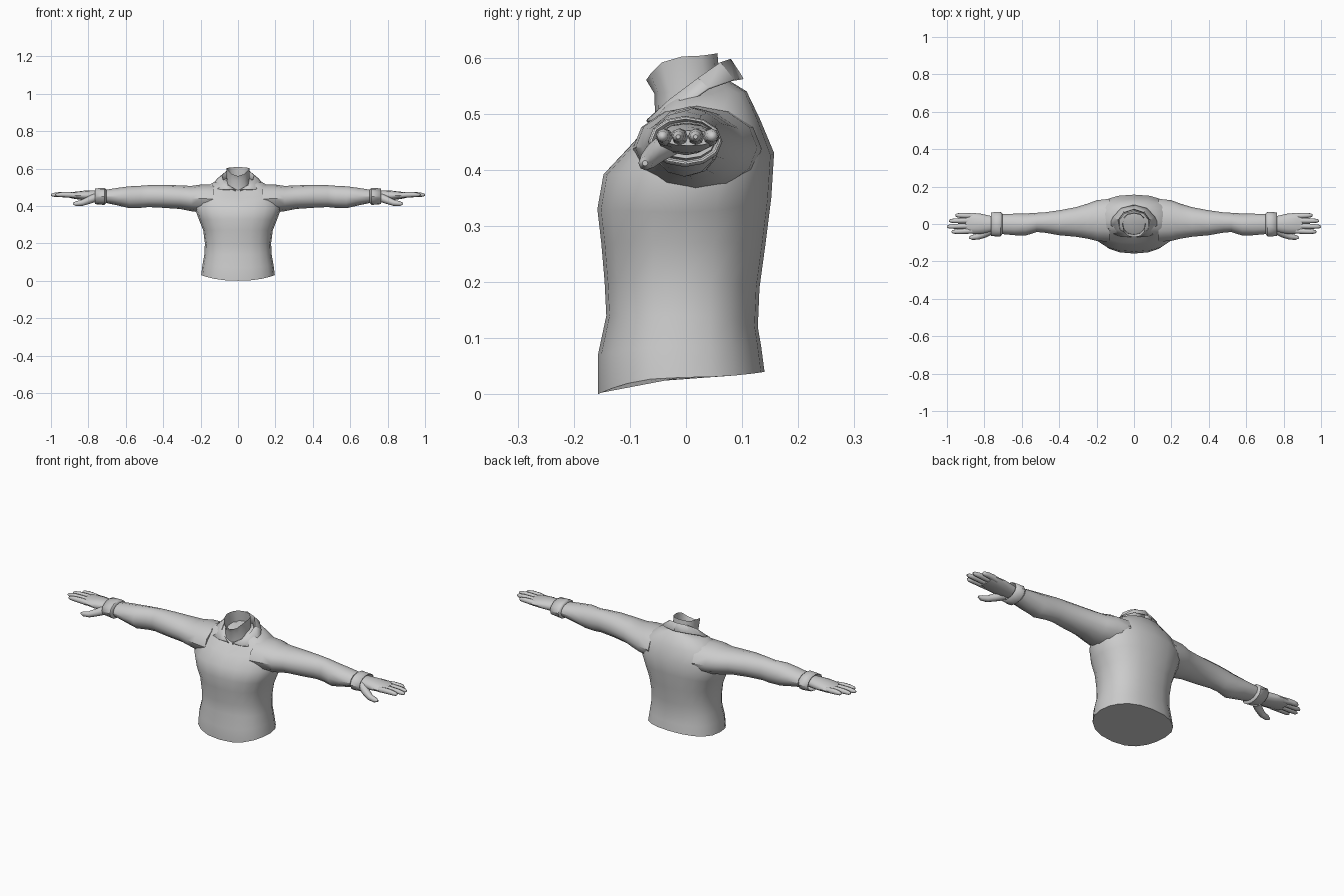
import bpy, bmesh, math
from math import sin, cos, pi
from mathutils import Vector

if "Cube" in bpy.data.objects:
    bpy.data.objects.remove(bpy.data.objects["Cube"])


def loft(name, rings, closed=True, cap0=True, cap1=True, mirror=False, thick=0, angle=40):
    """Skin a list of equal-length point rings into one object."""
    bm = bmesh.new()
    vs = [[bm.verts.new(p) for p in r] for r in rings]
    n = len(rings[0])
    for a, b in zip(vs, vs[1:]):
        for i in range(n if closed else n - 1):
            j = (i + 1) % n
            bm.faces.new((a[i], a[j], b[j], b[i]))
    if closed and cap0:
        bm.faces.new(vs[0][::-1])
    if closed and cap1:
        bm.faces.new(vs[-1])
    bmesh.ops.recalc_face_normals(bm, faces=bm.faces)
    me = bpy.data.meshes.new(name)
    bm.to_mesh(me)
    bm.free()
    ob = bpy.data.objects.new(name, me)
    bpy.context.collection.objects.link(ob)
    bpy.ops.object.select_all(action='DESELECT')
    ob.select_set(True)
    bpy.context.view_layer.objects.active = ob
    bpy.ops.object.shade_smooth_by_angle(angle=math.radians(angle))
    if thick:
        s = ob.modifiers.new("thickness", 'SOLIDIFY')
        s.thickness = thick
        s.offset = 0
    if mirror:
        ob.modifiers.new("mirror", 'MIRROR').use_mirror_merge = not closed
    return ob


def body_ring(hw, yf, yb, zf, zs, zb, n=20):
    """Horizontal ring whose height differs at front, sides and back."""
    pts = []
    for i in range(n):
        c, s = cos(2 * pi * i / n), sin(2 * pi * i / n)
        e = 0.85
        x = hw * math.copysign(abs(c) ** e, c)
        y = (yb + yf) / 2 + (yb - yf) / 2 * math.copysign(abs(s) ** e, s)
        pts.append((x, y, zs * c * c + (zb if s > 0 else zf) * s * s))
    return pts


def limb_ring(x, y0, y1, z0, z1, n=12):
    """Upright ring across a limb that runs along x."""
    return [(x, (y0 + y1) / 2 + (y1 - y0) / 2 * cos(2 * pi * i / n),
             (z0 + z1) / 2 + (z1 - z0) / 2 * sin(2 * pi * i / n)) for i in range(n)]


def finger(name, path, radii, n=8):
    """Tapered tube along a path."""
    path = [Vector(p) for p in path]
    rings = []
    for i, p in enumerate(path):
        d = (path[min(i + 1, len(path) - 1)] - path[max(i - 1, 0)]).normalized()
        u = d.cross(Vector((0, 0, 1))).normalized()
        v = u.cross(d)
        rings.append([p + radii[i] * (u * cos(2 * pi * k / n) + v * sin(2 * pi * k / n))
                      for k in range(n)])
    return loft(name, rings, mirror=True, angle=60)


# Torso: hem, waist, chest, shoulders, neckline
loft("torso", [body_ring(*r) for r in (
    (.197, -.157, .140, .000, .030, .040),
    (.190, -.157, .134, .070, .085, .085),
    (.180, -.142, .128, .140, .140, .120),
    (.177, -.145, .131, .200, .200, .190),
    (.186, -.151, .142, .270, .270, .270),
    (.208, -.158, .152, .330, .325, .350),
    (.232, -.147, .157, .392, .390, .430),
    (.200, -.102, .132, .440, .485, .490),
    (.125, -.072, .108, .472, .530, .540),
    (.075, -.055, .075, .485, .540, .560))])

# Sleeves
loft("sleeve", [limb_ring(*r) for r in (
    (.130, -.095, .135, .360, .515),
    (.200, -.090, .127, .365, .514),
    (.250, -.078, .108, .372, .507),
    (.310, -.068, .090, .384, .510),
    (.400, -.060, .073, .390, .513),
    (.480, -.046, .062, .394, .511),
    (.520, -.043, .060, .390, .508),
    (.580, -.062, .056, .388, .505),
    (.640, -.060, .055, .402, .497),
    (.725, -.052, .052, .420, .484))], mirror=True)

# Cuffs: open bands slightly wider than the sleeve ends
loft("cuff", [limb_ring(*r) for r in (
    (.705, -.052, .054, .418, .486),
    (.715, -.066, .063, .407, .494),
    (.765, -.062, .060, .412, .492))], cap0=False, cap1=False, mirror=True, thick=.004)

# Hands: palm, four fingers, thumb
loft("palm", [limb_ring(*r) for r in (
    (.700, -.034, .036, .430, .478),
    (.760, -.042, .042, .426, .484),
    (.820, -.053, .055, .430, .482),
    (.870, -.052, .060, .437, .476),
    (.900, -.046, .056, .443, .470))], mirror=True, angle=60)
for label, y0, y1, tip in (("index", -.037, -.042, .975), ("middle", -.010, -.014, 1.0),
                           ("ring", .018, .017, .99), ("little", .043, .047, .955)):
    a = .865
    finger(label + "_finger",
           [(a + (tip - a) * t, y0 + (y1 - y0) * t, .456 + .003 * sin(pi * t) + .003 * t)
            for t in (0, .35, .7, .92, 1)], (.014, .0145, .013, .010, .004))
finger("thumb", [(.760, -.030, .446), (.800, -.054, .430), (.835, -.068, .416),
                 (.865, -.072, .412), (.882, -.073, .412)], (.024, .020, .016, .013, .005))

# Neck: open tube, top rim rising towards the back
loft("neck", [body_ring(*r, n=12) for r in (
    (.066, -.055, .066, .470, .490, .500),
    (.060, -.056, .062, .535, .540, .540),
    (.062, -.071, .056, .560, .602, .608))], cap0=False, cap1=False, angle=50)

# Folded collar: stand, fold line and falling leaf ending in a point each side
stand = [(0, .070, .545), (.050, .056, .540), (.076, .020, .525), (.066, -.030, .495), (.012, -.062, .480)]
fold = [(0, .080, .596), (.055, .062, .590), (.086, .022, .562), (.076, -.030, .523), (.016, -.070, .489)]
leaf = [(0, .101, .562), (.068, .084, .560), (.110, .040, .545), (.150, -.036, .492), (.068, -.068, .487)]
loft("collar", [stand, fold, leaf], closed=False, mirror=True, thick=.004)
